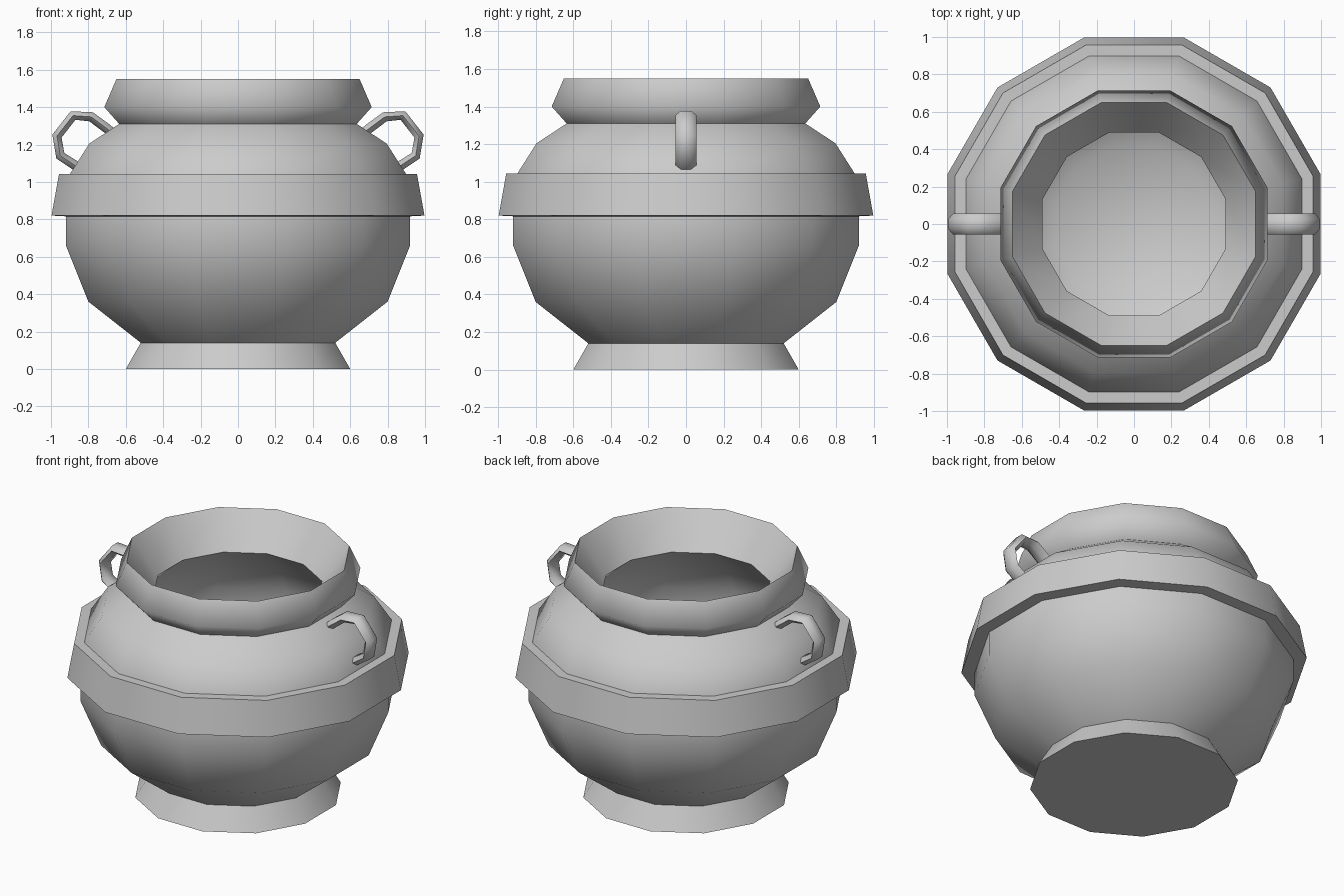
import bpy, bmesh, math
from mathutils import Vector

if "Cube" in bpy.data.objects:
    bpy.data.objects.remove(bpy.data.objects["Cube"])

SIDES = 12


def finish(name, bm, angle):
    bmesh.ops.recalc_face_normals(bm, faces=bm.faces)
    me = bpy.data.meshes.new(name)
    bm.to_mesh(me)
    bm.free()
    ob = bpy.data.objects.new(name, me)
    bpy.context.collection.objects.link(ob)
    bpy.ops.object.select_all(action='DESELECT')
    ob.select_set(True)
    bpy.context.view_layer.objects.active = ob
    bpy.ops.object.shade_smooth_by_angle(angle=math.radians(angle))
    return ob


def skin(bm, rings, cap_ends=False, loop=False):
    n = len(rings[0])
    pairs = list(zip(rings, rings[1:])) + ([(rings[-1], rings[0])] if loop else [])
    for a, b in pairs:
        for i in range(n):
            j = (i + 1) % n
            bm.faces.new((a[i], a[j], b[j], b[i]))
    if cap_ends:
        bm.faces.new(rings[0])
        bm.faces.new(rings[-1])


def lathe(name, profile, angle, loop=False):
    # profile radii are measured to the flat sides, which face +-x and +-y
    bm = bmesh.new()
    k = 1 / math.cos(math.pi / SIDES)
    rings = []
    for r, z in profile:
        rings.append([bm.verts.new((r * k * math.cos((i + 0.5) * math.tau / SIDES),
                                    r * k * math.sin((i + 0.5) * math.tau / SIDES), z))
                      for i in range(SIDES)])
    skin(bm, rings, cap_ends=not loop, loop=loop)
    return finish(name, bm, angle)


def handle(name, side):
    path = [(0.66, 1.25), (0.70, 1.285), (0.785, 1.348), (0.882, 1.355),
            (0.968, 1.245), (0.95, 1.14), (0.85, 1.075)]
    pts = [Vector((x * side, 0, z)) for x, z in path]
    bm = bmesh.new()
    rings = []
    for i, p in enumerate(pts):
        t = (pts[min(i + 1, len(pts) - 1)] - pts[max(i - 1, 0)]).normalized()
        out = Vector((t.z, 0, -t.x))
        rings.append([bm.verts.new(p + out * 0.03 * math.sin(a) + Vector((0, 0.055 * math.cos(a), 0)))
                      for a in (k * math.tau / 6 for k in range(6))])
    skin(bm, rings, cap_ends=True)
    return finish(name, bm, 75)


# Pot: foot, belly, shoulder, flared rim, funnel mouth and hollow inside
lathe("pot_body", [
    (0.60, 0.0), (0.52, 0.14), (0.80, 0.36), (0.92, 0.66), (0.92, 0.82),
    (0.90, 1.04), (0.795, 1.205), (0.635, 1.31), (0.715, 1.40), (0.65, 1.55),
    (0.49, 1.33), (0.66, 1.17), (0.80, 0.95), (0.80, 0.66), (0.68, 0.42), (0.42, 0.22),
], 80)

# Raised belt around the widest part
lathe("belt", [(0.90, 0.815), (0.997, 0.82), (0.957, 1.043), (0.895, 1.043)], 40, loop=True)

# Ear handles on both sides
handle("right_handle", 1)
handle("left_handle", -1)
